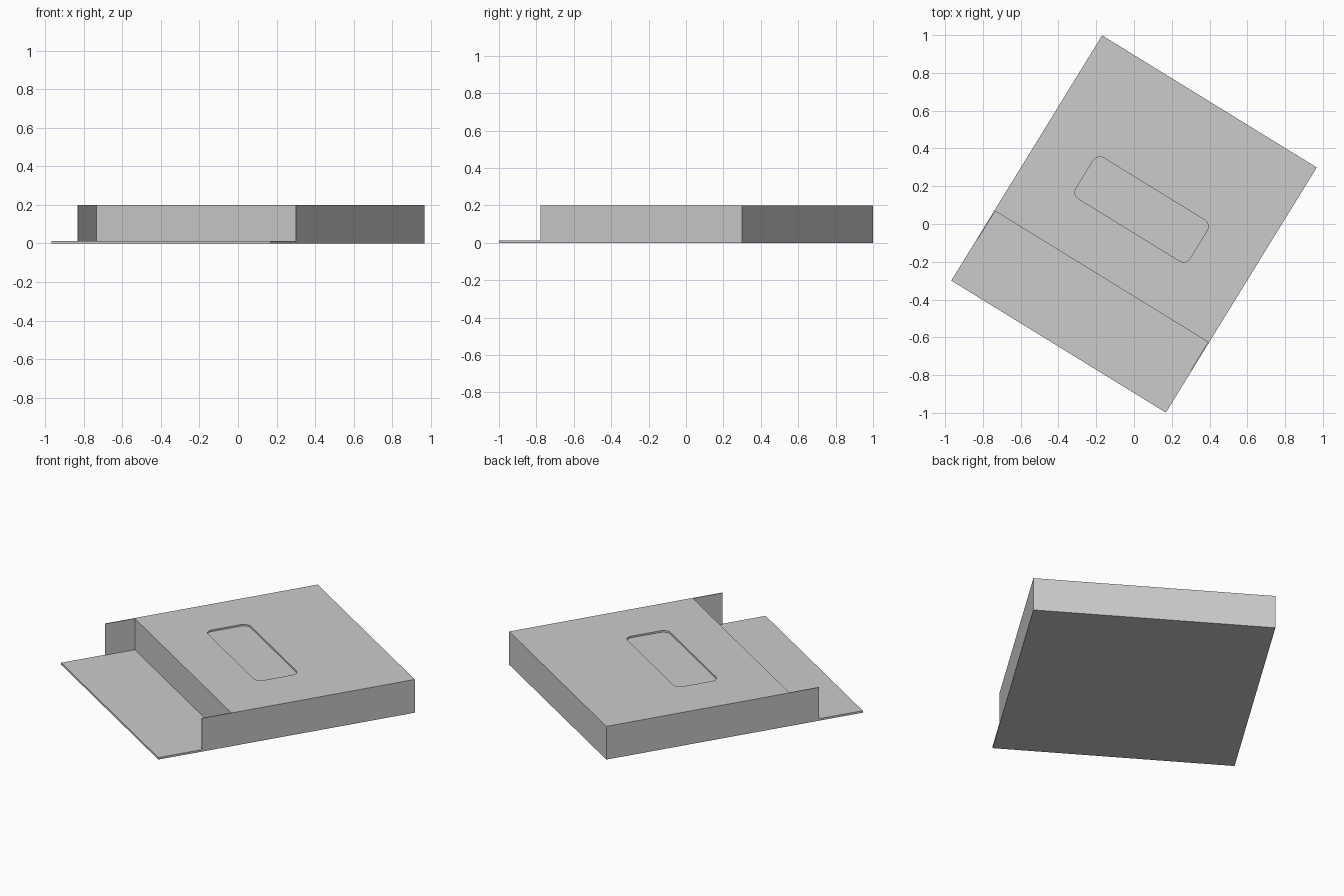
import bpy, bmesh, math

if "Cube" in bpy.data.objects:
    bpy.data.objects.remove(bpy.data.objects["Cube"])

ANGLE = math.radians(-31.6)
HW, HL, H = 0.667, 0.762, 0.20      # half width, half length, height
FLOOR = 0.012                       # thickness of the front shelf
LEDGE, WALL_END = -0.327, -0.503    # top edge of the body, front end of the side walls
WALL = 0.006                        # side wall thickness


def prism(name, outline, z0, z1):
    """Extrude a closed outline from z0 to z1, turned to the model's angle."""
    bm = bmesh.new()
    face = bm.faces.new([bm.verts.new((x, y, z0)) for x, y in outline])
    res = bmesh.ops.extrude_face_region(bm, geom=[face])
    top = [g for g in res["geom"] if isinstance(g, bmesh.types.BMVert)]
    bmesh.ops.translate(bm, verts=top, vec=(0, 0, z1 - z0))
    bmesh.ops.recalc_face_normals(bm, faces=bm.faces)
    mesh = bpy.data.meshes.new(name)
    bm.to_mesh(mesh)
    bm.free()
    ob = bpy.data.objects.new(name, mesh)
    ob.rotation_euler.z = ANGLE
    bpy.context.collection.objects.link(ob)
    return ob


def rounded_rect(x0, x1, y0, y1, r, steps=4):
    pts = []
    corners = [(x1 - r, y1 - r), (x0 + r, y1 - r), (x0 + r, y0 + r), (x1 - r, y0 + r)]
    for i, (cx, cy) in enumerate(corners):
        for k in range(steps + 1):
            a = math.pi / 2 * (i + k / steps)
            pts.append((cx + r * math.cos(a), cy + r * math.sin(a)))
    return pts


# Main slab with its thin front shelf
body = prism("slab_body", [(-HW, -HL), (HW, -HL), (HW, HL), (-HW, HL)], 0, H)

# Front notch: full width ahead of the side walls, narrower between them
iw = HW - WALL
notch = prism("notch_cutter", [(-1, -1), (1, -1), (1, WALL_END), (iw, WALL_END),
                               (iw, LEDGE), (-iw, LEDGE), (-iw, WALL_END), (-1, WALL_END)],
              FLOOR, 0.5)

# Shallow rounded recess in the top
recess = prism("recess_cutter", rounded_rect(-0.36, 0.348, -0.04, 0.214, 0.04), H - 0.01, 0.5)

for cutter in (notch, recess):
    cutter.hide_render = True
    mod = body.modifiers.new(cutter.name, 'BOOLEAN')
    mod.operation = 'DIFFERENCE'
    mod.solver = 'EXACT'
    mod.object = cutter

# Apply the cuts and remove the helpers
bpy.context.view_layer.update()
deps = bpy.context.evaluated_depsgraph_get()
mesh = bpy.data.meshes.new_from_object(body.evaluated_get(deps))
body.modifiers.clear()
body.data = mesh
for cutter in (notch, recess):
    bpy.data.objects.remove(cutter)

bpy.context.view_layer.objects.active = body
body.select_set(True)
bpy.ops.object.shade_smooth_by_angle(angle=math.radians(30))
